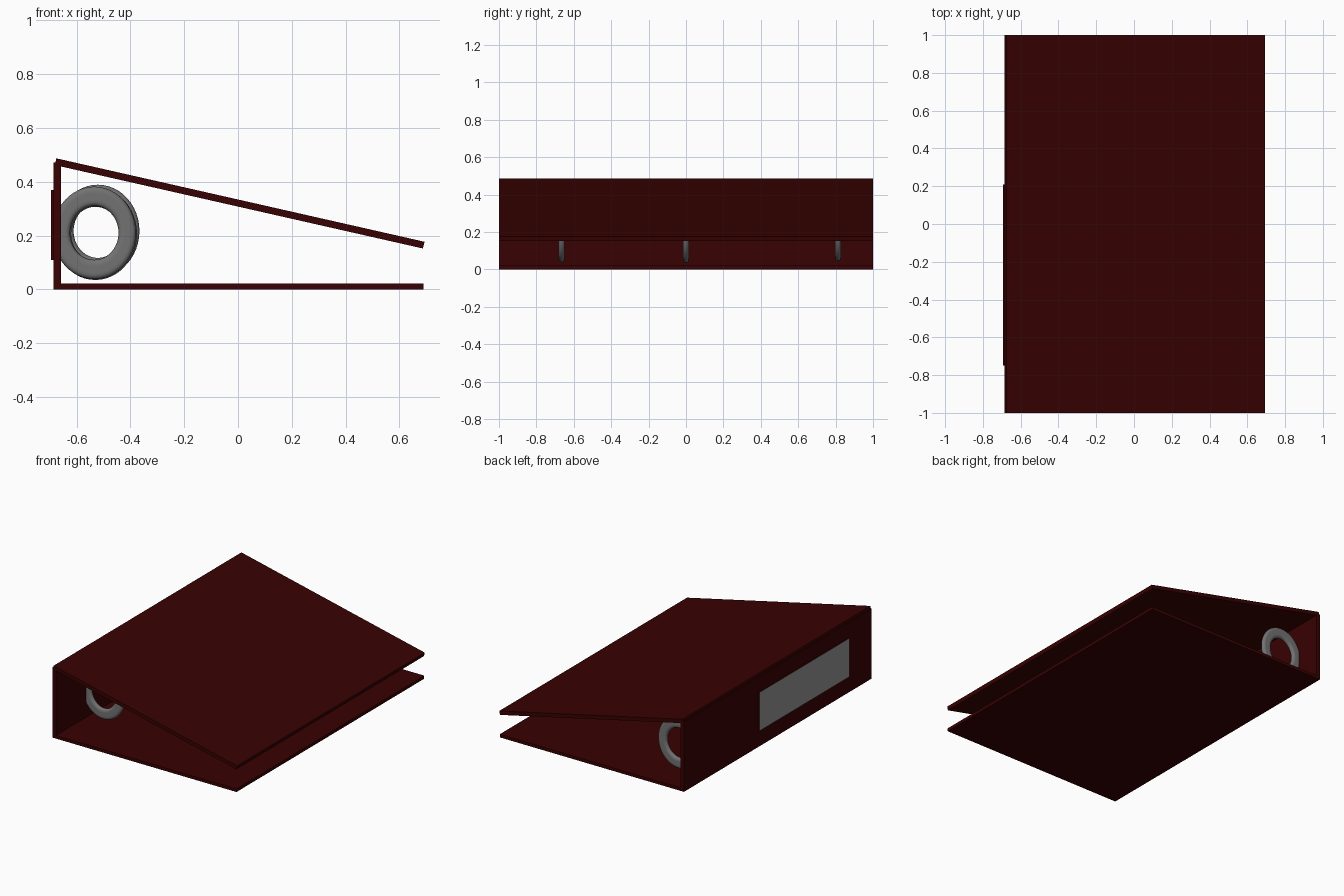
import bpy
import math

cube = bpy.data.objects.get("Cube")
if cube:
    bpy.data.objects.remove(cube, do_unlink=True)


def material(name, colour):
    mat = bpy.data.materials.new(name)
    mat.use_nodes = True
    mat.diffuse_color = (*colour, 1)
    mat.node_tree.nodes["Principled BSDF"].inputs["Base Color"].default_value = (*colour, 1)
    return mat


maroon = material("maroon board", (0.04, 0.0003, 0.0005))
steel = material("ring grey", (0.17, 0.17, 0.17))
paper = material("label grey", (0.3, 0.3, 0.3))


def board(name, profile, y0, y1, mat):
    """Extrude a clockwise x-z outline from y0 to y1."""
    n = len(profile)
    verts = [(x, y, z) for y in (y0, y1) for x, z in profile]
    faces = [list(range(n))[::-1], list(range(n, 2 * n))]
    faces += [[i, (i + 1) % n, n + (i + 1) % n, n + i] for i in range(n)]
    mesh = bpy.data.meshes.new(name)
    mesh.from_pydata(verts, [], faces)
    mesh.materials.append(mat)
    obj = bpy.data.objects.new(name, mesh)
    bpy.context.collection.objects.link(obj)
    return obj


def rectangle(x0, x1, z0, z1):
    return [(x0, z0), (x0, z1), (x1, z1), (x1, z0)]


# Covers and spine
board("bottom_cover", rectangle(-0.67, 0.689, 0, 0.021), -1, 1, maroon)
board("spine", rectangle(-0.685, -0.658, 0, 0.472), -1, 1, maroon)
board("top_cover", [(-0.681, 0.462), (-0.675, 0.487), (0.693, 0.177), (0.687, 0.152)],
      -1, 1, maroon)

# Spine label: maroon rim, grey outer face
label = board("spine_label", rectangle(-0.694, -0.685, 0.11, 0.37), -0.75, 0.21, maroon)
label.data.materials.append(paper)
for face in label.data.polygons:
    if face.normal.x < -0.9:
        face.material_index = 1

# Binder rings: oval, with flattened sides
for name, x, y, z in (("front_ring", -0.534, -0.665, 0.21),
                      ("middle_ring", -0.53, 0, 0.207),
                      ("back_ring", -0.521, 0.813, 0.217)):
    bpy.ops.mesh.primitive_torus_add(major_segments=48, minor_segments=20,
                                     major_radius=0.136, minor_radius=0.036,
                                     location=(x, y, z), rotation=(math.pi / 2, 0, 0))
    ring = bpy.context.object
    ring.name = name
    for v in ring.data.vertices:
        v.co.x *= 0.9
        v.co.z = max(-0.016, min(0.016, v.co.z * 0.6))
    ring.data.materials.append(steel)
    bpy.ops.object.shade_smooth()
